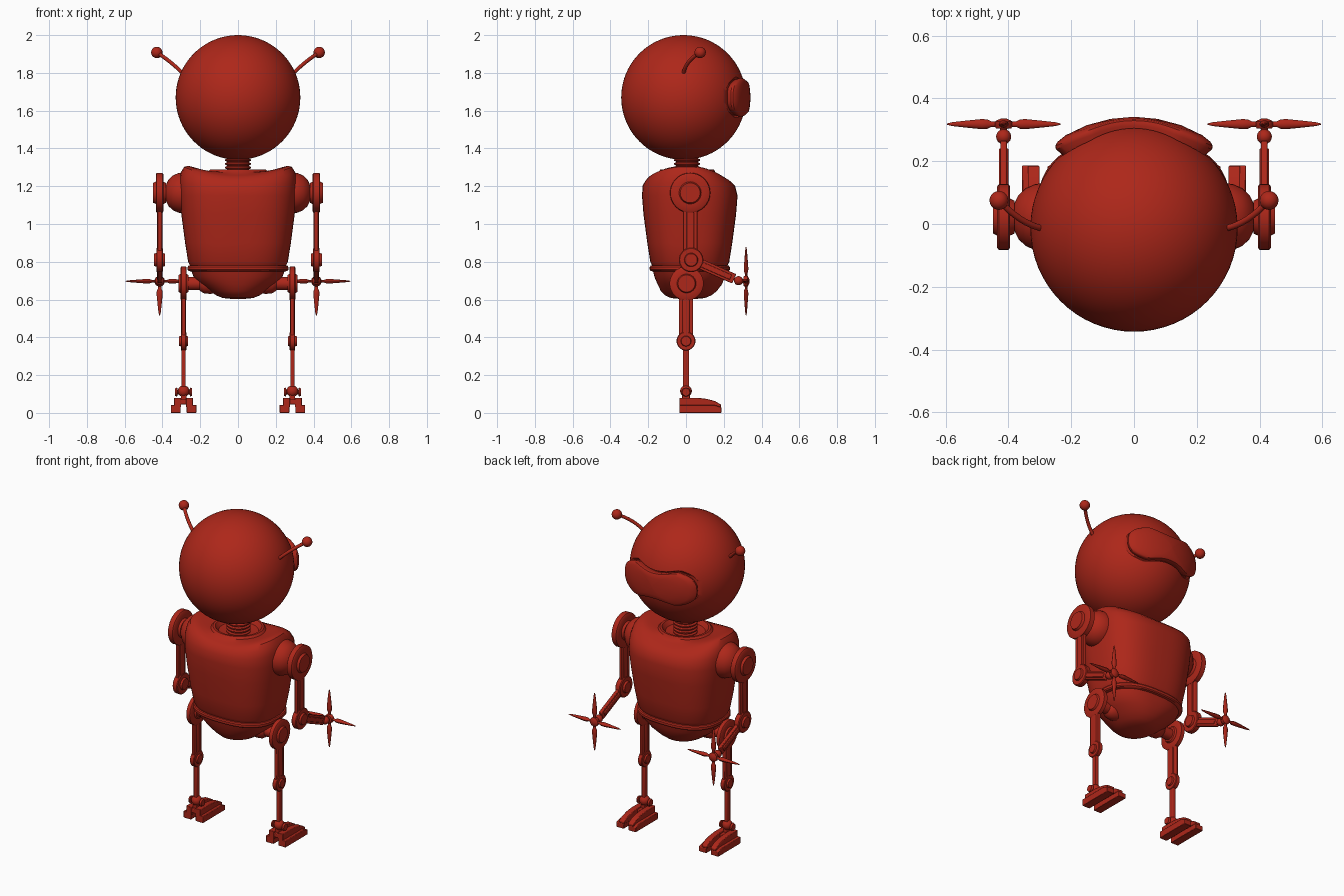
import bpy, bmesh, math
from mathutils import Vector, Matrix

if "Cube" in bpy.data.objects:
    bpy.data.objects.remove(bpy.data.objects["Cube"])

red = bpy.data.materials.new("red_paint")
red.diffuse_color = (0.42, 0.02, 0.01, 1)
red.use_nodes = True
red.node_tree.nodes["Principled BSDF"].inputs["Base Color"].default_value = red.diffuse_color


def make(name, bm, mirror=False, bevel=0):
    bmesh.ops.remove_doubles(bm, verts=bm.verts, dist=1e-5)
    bmesh.ops.recalc_face_normals(bm, faces=bm.faces)
    me = bpy.data.meshes.new(name)
    bm.to_mesh(me)
    bm.free()
    ob = bpy.data.objects.new(name, me)
    bpy.context.collection.objects.link(ob)
    me.materials.append(red)
    if bevel:
        m = ob.modifiers.new("bevel", 'BEVEL')
        m.width, m.segments = bevel, 2
    if mirror:
        ob.modifiers.new("mirror", 'MIRROR')
    return ob


def loft(bm, rings):
    """Skin a list of closed rings and cap both ends."""
    vs = [[bm.verts.new(p) for p in r] for r in rings]
    n = len(vs[0])
    for a, b in zip(vs, vs[1:]):
        for i in range(n):
            j = (i + 1) % n
            bm.faces.new((a[i], a[j], b[j], b[i]))
    bm.faces.new(vs[0])
    bm.faces.new(vs[-1])


def lathe(bm, profile, origin=(0, 0, 0), axis=(1, 0, 0), seg=32, squash=1):
    """Spin (distance along axis, radius) points round an axis."""
    q = Vector(axis).to_track_quat('Z', 'Y')
    rings = []
    for t, r in profile:
        r = max(r, 0.0005)
        rings.append([Vector(origin) + q @ Vector((r * math.cos(k * math.tau / seg),
                      squash * r * math.sin(k * math.tau / seg), t)) for k in range(seg)])
    loft(bm, rings)


def turned(name, profile, origin, axis=(1, 0, 0), mirror=True, seg=32):
    bm = bmesh.new()
    lathe(bm, profile, origin, axis, seg)
    return make(name, bm, mirror)


def ball(name, loc, r, mirror=True, u=24, v=14):
    bm = bmesh.new()
    bmesh.ops.create_uvsphere(bm, u_segments=u, v_segments=v, radius=r,
                              matrix=Matrix.Translation(loc))
    return make(name, bm, mirror)


def bar(name, loc, size, rot=0):
    bm = bmesh.new()
    mat = Matrix.Translation(loc) @ Matrix.Rotation(rot, 4, 'X') @ Matrix.Diagonal((*size, 1))
    bmesh.ops.create_cube(bm, size=1, matrix=mat)
    return make(name, bm, True, 0.004)


def joint(name, loc, R, h):
    p = [(-h, 0), (-h, .5*R), (-.6*h, .56*R), (-.6*h, .93*R), (-.45*h, R),
         (.45*h, R), (.6*h, .93*R), (.6*h, .56*R), (h, .5*R), (h, 0)]
    return turned(name, p, loc)


def body(name, rows, seg=64):
    """Rows: z, half width, half depth, centre y, saddle amount, squareness."""
    bm, rings = bmesh.new(), []
    for z, rx, ry, cy, t, n in rows:
        ring = []
        for k in range(seg):
            c, s = math.cos(k * math.tau / seg), math.sin(k * math.tau / seg)
            x = rx * math.copysign(abs(c) ** (2 / n), c)
            y = ry * math.copysign(abs(s) ** (2 / n), s)
            ring.append((x, y + cy, z + t * (x * x - y * y)))
        rings.append(ring)
    loft(bm, rings)
    return make(name, bm)


# Head with a recess for the visor
HEAD = Vector((0, -0.013, 1.67))


def goggle(name, layers, seg=72):
    """Peanut-shaped shell wrapped on the head; layers: outline scale, radius."""
    bm, rings = bmesh.new(), []
    for s, R in layers:
        ring = []
        for k in range(seg):
            c, d = math.cos(k * math.tau / seg), math.sin(k * math.tau / seg)
            x = .23 * math.copysign(abs(c) ** .75, c)
            z = .108 * math.copysign(abs(d) ** .75, d)
            z *= .72 + .28 * min(1, (x / .13) ** 2)
            x, z = x * s, z * s
            v = Vector((x, math.sqrt(.33 ** 2 - x * x - z * z), z)) / .33
            ring.append(HEAD + v * (R + .018 * (x / .23) ** 2))
        rings.append(ring)
    loft(bm, rings)
    return make(name, bm)


head = ball("head", HEAD, 0.33, False, 64, 40)
cutter = goggle("visor_cutter", [(.02, .308), (.4, .308), (.8, .308), (1.04, .308), (1.12, .325),
                                 (1.14, .42), (.8, .42), (.4, .42), (.02, .42)])
cut = head.modifiers.new("recess", 'BOOLEAN')
cut.operation, cut.object = 'DIFFERENCE', cutter
bpy.context.view_layer.objects.active = head
bpy.ops.object.modifier_apply(modifier="recess")
bpy.data.objects.remove(cutter)
goggle("visor", [(.02, .295), (.4, .295), (.8, .295), (1, .295), (1.01, .335), (.99, .345),
                 (.95, .351), (.85, .354), (.6, .354), (.3, .354), (.02, .354)])

# Antennae
bm, rings = bmesh.new(), []
a, b, c = Vector((.295, -.013, 1.8)), Vector((.36, 0, 1.865)), Vector((.43, .075, 1.908))
for i in range(9):
    t = i / 8
    p = a * (1 - t) ** 2 + b * 2 * t * (1 - t) + c * t * t
    q = ((b - a) * (1 - t) + (c - b) * t).to_track_quat('Z', 'Y')
    rings.append([p + q @ Vector((.01 * math.cos(k * math.tau / 12), .01 * math.sin(k * math.tau / 12), 0))
                  for k in range(12)])
loft(bm, rings)
make("antenna_stem", bm, True)
ball("antenna_tip", c, 0.03)

# Ribbed neck
neck = [(1.24, .055)]
for i in range(6):
    z = 1.25 + i * .02
    neck += [(z, .058), (z + .005, .069), (z + .012, .069), (z + .017, .058)]
turned("neck", neck, (0, .006, 0), (0, 0, 1), False)

# Torso, waist and pelvis
body("torso", [(.77, .25, .195, .02, 0, 2.6), (.788, .258, .203, .02, 0, 2.6), (.80, .264, .209, .02, 0, 2.6),
               (.90, .28, .225, .02, 0, 2.7), (1.05, .30, .245, .02, 0, 2.7), (1.15, .31, .253, .02, 0, 2.7),
               (1.21, .311, .244, .015, .1, 2.7), (1.245, .303, .222, .008, .3, 2.6),
               (1.266, .285, .197, 0, .45, 2.5), (1.273, .265, .178, 0, .5, 2.4),
               (1.276, .23, .165, 0, .45, 2.2), (1.276, .16, .15, .004, 0, 2), (1.288, .148, .142, .006, 0, 2),
               (1.288, .135, .13, .006, 0, 2), (1.262, .115, .112, .006, 0, 2), (1.255, .05, .05, .006, 0, 2)])
body("waist_band", [(.748, .245, .192, .02, 0, 2.6), (.752, .262, .207, .02, 0, 2.6),
                    (.758, .267, .212, .02, 0, 2.6), (.772, .267, .212, .02, 0, 2.6),
                    (.779, .262, .207, .02, 0, 2.6), (.783, .245, .192, .02, 0, 2.6)])
body("pelvis", [(.76, .25, .197, .02, 0, 2.6), (.72, .235, .187, .02, 0, 2.5), (.68, .195, .17, .02, 0, 2.3),
                (.645, .15, .148, .015, 0, 2.1), (.622, .115, .122, .012, 0, 2), (.608, .08, .09, .01, 0, 2),
                (.603, .03, .04, .01, 0, 2)])
turned("hip_axle", [(.08, .05), (.15, .055), (.18, .052), (.2, .04), (.205, .034), (.27, .034)], (0, 0, .685))

# Arms
X, Y = .415, .022
turned("shoulder", [(.2, .1), (.29, .108), (.315, .105), (.345, .092), (.368, .07), (.38, .045), (.39, .04)],
       (0, Y, 1.165))
joint("shoulder_joint", (X, Y, 1.165), .105, .034)
bar("upper_arm", (X, Y, .985), (.02, .076, .35))
bar("upper_arm_rib", (X, Y, .985), (.03, .04, .27))
joint("elbow_joint", (X, .027, .81), .065, .029)
ang = math.atan2(-.105, .238)
bar("forearm", (X, .14, .76), (.02, .054, .25), 0).name = "forearm_spare"
bpy.data.objects.remove(bpy.data.objects["forearm_spare"])
bar("forearm", (X, .141, .76), (.02, .25, .054), ang)
bar("forearm_rib", (X, .15, .756), (.03, .19, .028), ang)
ball("wrist", (X, .278, .70), .024)

# Four-bladed propeller hands
P = (X, .318, .697)
turned("propeller_hub", [(-.03, .008), (-.014, .012), (-.014, .024), (-.008, .028), (.008, .028),
                         (.012, .022), (.018, .008)], P, (0, 1, 0), True, 24)
bm = bmesh.new()
for d in ((1, 0, 0), (-1, 0, 0), (0, 0, 1), (0, 0, -1)):
    lathe(bm, [(.0, .009), (.04, .009), (.052, .015), (.07, .016), (.12, .011), (.165, .006), (.181, .002)],
          P, d, 12, .75)
make("propeller_blades", bm, True)

# Legs
L = .288
joint("hip_joint", (L, .003, .685), .09, .026)
bar("thigh", (L, 0, .52), (.02, .074, .3))
bar("thigh_rib", (L, 0, .51), (.028, .036, .2))
joint("knee_joint", (L, 0, .38), .05, .024)
bar("shin", (L, 0, .24), (.022, .034, .26))
ball("ankle", (L, 0, .115), .031)
turned("ankle_pin", [(-.045, .012), (-.045, .02), (-.034, .024), (-.032, .012), (.032, .012),
                     (.034, .024), (.045, .02), (.045, .012)], (L, 0, .11), (1, 0, 0), True, 20)

# Split feet: a low sole and a raised rail on each side of the slot
sole = [(-.035, 0), (.187, 0), (.187, .03), (.15, .042), (-.035, .042)]
rail = [(-.035, .03), (.185, .03), (.185, .044), (.155, .062), (.11, .074), (.06, .08), (-.035, .08)]
for side, word in ((1, "outer"), (-1, "inner")):
    for part, outline, x0, x1 in (("sole", sole, .016, .068), ("rail", rail, .013, .05)):
        bm = bmesh.new()
        loft(bm, [[(L + side * x, y, z) for y, z in outline] for x in (x0, x1)])
        make(f"{word}_foot_{part}", bm, True, 0.003)
bar("foot_bridge", (L, .01, .058), (.04, .085, .028))
bar("ankle_post", (L, 0, .085), (.03, .04, .04))

# Smooth the curved surfaces, keep hard edges
for ob in bpy.data.objects:
    ob.select_set(True)
bpy.context.view_layer.objects.active = head
bpy.ops.object.shade_smooth_by_angle(angle=math.radians(35))
